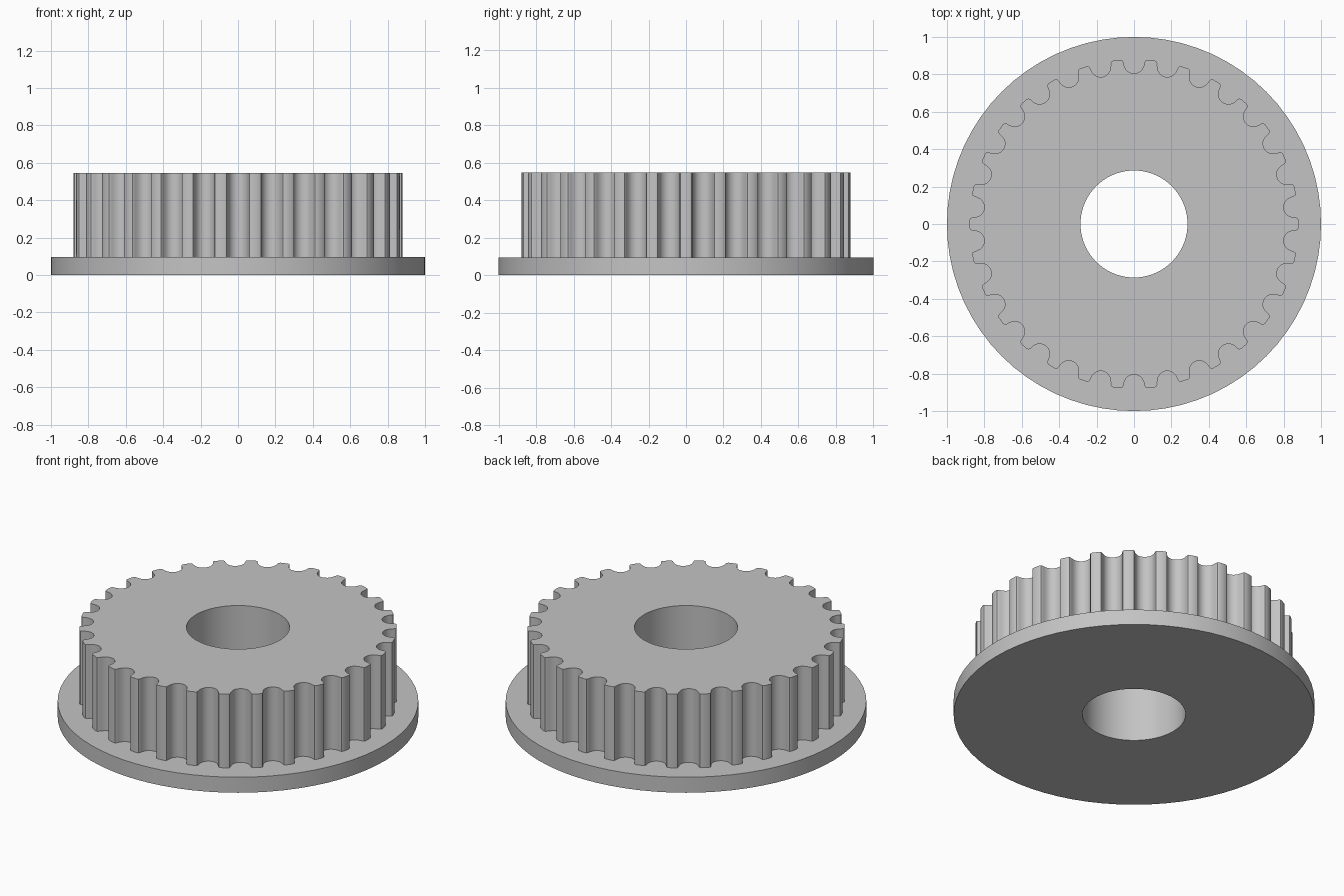
import bpy, bmesh, math
from mathutils import Matrix, Vector

if "Cube" in bpy.data.objects:
    bpy.data.objects.remove(bpy.data.objects["Cube"])

TEETH = 30
R_TIP, R_FLANGE, R_BORE = 0.88, 1.0, 0.286
Z_FLANGE, Z_TOP = 0.095, 0.546
SEGMENTS = 72

# Half of one rounded belt groove: (half width, depth), rim to bottom
GROOVE = [(0.0707, 0.0), (0.0613, 0.0035), (0.0566, 0.0124), (0.0548, 0.0226),
          (0.0518, 0.0325), (0.0478, 0.042), (0.0428, 0.0511), (0.0339, 0.0603),
          (0.0235, 0.067), (0.0121, 0.071), (0.0, 0.0724)]


def circle(radius, n=SEGMENTS):
    return [Vector((radius * math.cos(i * math.tau / n),
                    radius * math.sin(i * math.tau / n), 0)) for i in range(n)]


def toothed_outline():
    rim = math.sqrt(R_TIP ** 2 - GROOVE[0][0] ** 2)
    half = [(rim - d, w) for w, d in GROOVE]
    groove = [(x, -w) for x, w in half] + half[-2::-1]
    points = []
    for k in range(TEETH):
        turn = Matrix.Rotation(math.tau * k / TEETH, 3, 'Z')
        points.append(turn @ Vector((R_TIP, 0, 0)))     # middle of tooth tip
        turn = Matrix.Rotation(math.tau * (k + 0.5) / TEETH, 3, 'Z')
        points += [turn @ Vector((x, y, 0)) for x, y in groove]
    return points


bm = bmesh.new()


def loop(points, z):
    verts = [bm.verts.new((p.x, p.y, z)) for p in points]
    edges = [bm.edges.new((a, b)) for a, b in zip(verts, verts[1:] + verts[:1])]
    return verts, edges


def wall(low, high):
    a, b = low[0], high[0]
    for i in range(len(a)):
        j = (i + 1) % len(a)
        bm.faces.new((a[i], a[j], b[j], b[i])).smooth = True


def ring(outer, inner, up):
    bmesh.ops.triangle_fill(bm, edges=outer[1] + inner[1], use_beauty=True,
                            normal=(0, 0, up))


outline = toothed_outline()
flange_low, flange_high = loop(circle(R_FLANGE), 0), loop(circle(R_FLANGE), Z_FLANGE)
teeth_low, teeth_high = loop(outline, Z_FLANGE), loop(outline, Z_TOP)
bore_low, bore_high = loop(circle(R_BORE), 0), loop(circle(R_BORE), Z_TOP)

# Flange rim, toothed drum side and bore
wall(flange_low, flange_high)
wall(teeth_low, teeth_high)
wall(bore_high, bore_low)

# Underside, flange ledge and drum top
ring(flange_low, bore_low, -1)
ring(flange_high, teeth_low, 1)
ring(teeth_high, bore_high, 1)
bmesh.ops.recalc_face_normals(bm, faces=bm.faces[:])

mesh = bpy.data.meshes.new("toothed_pulley")
bm.to_mesh(mesh)
bm.free()
pulley = bpy.data.objects.new("toothed_pulley", mesh)
bpy.context.collection.objects.link(pulley)

grey = bpy.data.materials.new("plain_grey")
grey.diffuse_color = (0.55, 0.55, 0.55, 1)
grey.use_nodes = True
grey.node_tree.nodes["Principled BSDF"].inputs["Base Color"].default_value = grey.diffuse_color
mesh.materials.append(grey)

bpy.context.view_layer.objects.active = pulley
pulley.select_set(True)
bpy.ops.object.shade_smooth_by_angle(angle=math.radians(30))
